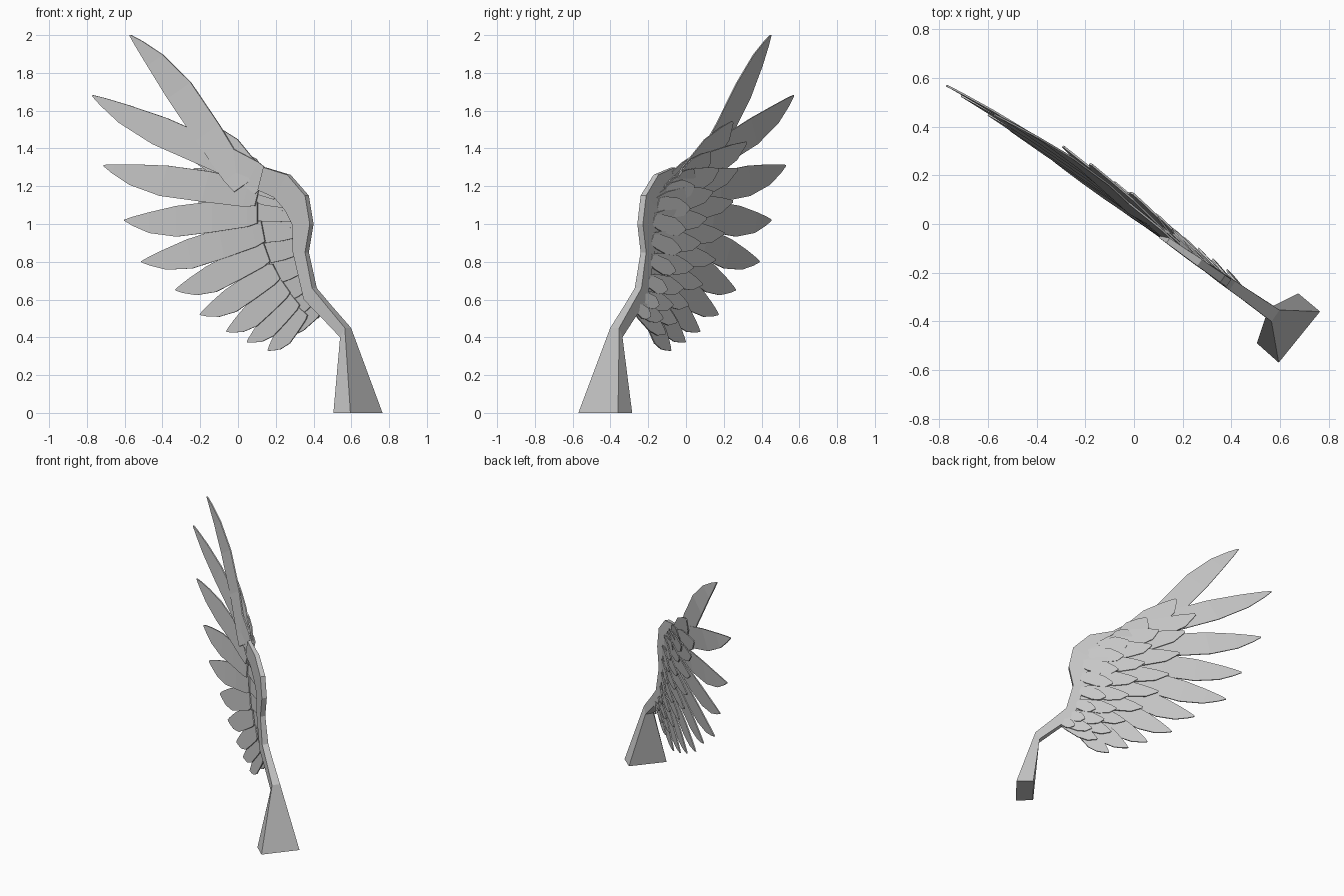
import bpy, bmesh
from mathutils import Vector

cube = bpy.data.objects.get("Cube")
if cube:
    bpy.data.objects.remove(cube)

grey = bpy.data.materials.new("light grey")
grey.use_nodes = True
colour = (0.57, 0.57, 0.57, 1)
grey.diffuse_color = colour
grey.node_tree.nodes["Principled BSDF"].inputs["Base Color"].default_value = colour

NORMAL = Vector((0.573, 0.819, 0))  # points out of the back of the wing


def on_wing(x, z, depth=0):
    """Point in the slanted wing plane, pushed back by depth."""
    return Vector((x, 0.03 - 0.7 * x, z)) + NORMAL * depth


def finish(name, bm):
    bmesh.ops.recalc_face_normals(bm, faces=bm.faces)
    mesh = bpy.data.meshes.new(name)
    bm.to_mesh(mesh)
    bm.free()
    mesh.materials.append(grey)
    obj = bpy.data.objects.new(name, mesh)
    bpy.context.collection.objects.link(obj)


def loft(name, rings):
    """Closed skin through rings of equal length."""
    bm = bmesh.new()
    loops = [[bm.verts.new(p) for p in ring] for ring in rings]
    n = len(loops[0])
    for a, b in zip(loops, loops[1:]):
        for i in range(n):
            j = (i + 1) % n
            bm.faces.new((a[i], a[j], b[j], b[i]))
    bm.faces.new(loops[0])
    bm.faces.new(loops[-1])
    finish(name, bm)


# Wing arm: flared foot, then outer edge, inner edge and half thickness
foot = [Vector(p) for p in ((0.595, -0.57, 0), (0.765, -0.36, 0),
                            (0.675, -0.285, 0), (0.505, -0.49, 0))]
ARM = [((0.582, 0.45), (0.557, 0.40), 0.029),
       ((0.48, 0.57), (0.45, 0.51), 0.024),
       ((0.405, 0.66), (0.36, 0.60), 0.022),
       ((0.365, 0.85), (0.30, 0.85), 0.018),
       ((0.39, 1.00), (0.30, 0.99), 0.018),
       ((0.365, 1.15), (0.26, 1.07), 0.018),
       ((0.27, 1.26), (0.20, 1.14), 0.016),
       ((0.14, 1.30), (0.11, 1.18), 0.012)]
rings = [foot]
for outer, inner, h in ARM:
    rings.append([on_wing(*outer, -h), on_wing(*outer, h),
                  on_wing(*inner, h), on_wing(*inner, -h)])
loft("wing_arm", rings)

# Feather outline: position along shaft, upper and lower share of the width
FLIGHT = [(0, 0.35, 0.35), (0.08, 0.45, 0.45), (0.35, 0.46, 0.56), (0.62, 0.38, 0.64),
          (0.82, 0.22, 0.47), (0.94, 0.1, 0.2), (1, 0.02, 0.02)]
COVERT = [(0, 0.3, 0.3), (0.2, 0.45, 0.45), (0.6, 0.48, 0.55),
          (0.85, 0.25, 0.42), (1, 0.05, 0.05)]


def feather(name, outline, root, tip, width, root_depth, tip_depth, bow=0, thick=0.004):
    root, tip = Vector(root), Vector(tip)
    along = (tip - root).normalized()
    up = Vector((along.y, -along.x))
    rings = []
    for s, upper, lower in outline:
        mid = root.lerp(tip, s)
        depth = root_depth + (tip_depth - root_depth) * s + 4 * bow * s * (1 - s)
        ring = []
        for side, edge in ((upper, 1), (-lower, -1)):
            p = mid + up * side * width
            d = depth + side * width * 0.1  # overlap like shingles
            ring += [on_wing(p.x, p.y, d + edge * thick),
                     on_wing(p.x, p.y, d - edge * thick)]
        rings.append(ring)
    loft(name, rings)


# Long flight feathers: root, tip, width (negative puts the broad vane on top), bow
flight = [((0.02, 1.20), (-0.58, 2.00), -0.14, 0.035),
          ((0.14, 1.23), (-0.77, 1.68), 0.15, 0.035),
          ((0.10, 1.15), (-0.71, 1.31), 0.16, 0.025),
          ((0.10, 1.06), (-0.60, 1.02), 0.16, 0.015),
          ((0.13, 0.96), (-0.51, 0.80), 0.155, 0.01),
          ((0.15, 0.85), (-0.33, 0.65), 0.145, 0),
          ((0.20, 0.75), (-0.20, 0.52), 0.13, 0),
          ((0.25, 0.67), (-0.06, 0.43), 0.12, 0),
          ((0.30, 0.60), (0.05, 0.375), 0.11, 0),
          ((0.34, 0.54), (0.16, 0.33), 0.10, 0)]
for i, (root, tip, width, bow) in enumerate(flight):
    tip_depth = 0.015 if i == 0 else 0
    feather(f"flight_feather_{i + 1}", FLIGHT, root, tip, width, 0.006, tip_depth, bow)

# Line along the arm where the covert feathers start
ROOTS = [Vector(p) for p in ((0.12, 1.19), (0.23, 1.16), (0.29, 1.09), (0.32, 0.98),
                             (0.32, 0.86), (0.34, 0.73), (0.375, 0.62), (0.43, 0.56))]


def root_at(t):
    f = t * (len(ROOTS) - 1)
    i = min(int(f), len(ROOTS) - 2)
    return ROOTS[i].lerp(ROOTS[i + 1], f - i)


# Covert rows from long to short: tips, widths and tip depths at top and bottom
rows = {
    "long_covert": ([(-0.22, 1.54), (-0.33, 1.43), (-0.27, 1.29), (-0.24, 1.12),
                     (-0.18, 0.95), (-0.12, 0.81), (-0.03, 0.68), (0.07, 0.57),
                     (0.15, 0.48), (0.23, 0.42)], (0.145, 0.09), (0.075, 0.025)),
    "middle_covert": ([(-0.05, 1.38), (-0.12, 1.29), (-0.08, 1.17), (-0.04, 1.03),
                       (0.00, 0.90), (0.05, 0.77), (0.12, 0.66), (0.19, 0.57),
                       (0.26, 0.50)], (0.13, 0.08), (0.075, 0.035)),
    "short_covert": ([(0.06, 1.29), (0.05, 1.20), (0.08, 1.08), (0.11, 0.97),
                      (0.14, 0.86), (0.18, 0.75), (0.24, 0.65), (0.30, 0.57),
                      (0.36, 0.51)], (0.11, 0.065), (0.06, 0.04)),
}
for level, (name, (tips, widths, depths)) in enumerate(rows.items()):
    for i, tip in enumerate(tips):
        t = i / (len(tips) - 1)
        width = widths[0] + (widths[1] - widths[0]) * t
        depth = depths[0] + (depths[1] - depths[0]) * t
        feather(f"{name}_{i + 1}", COVERT, root_at(t), tip,
                width, 0.008 + 0.004 * level, depth)
